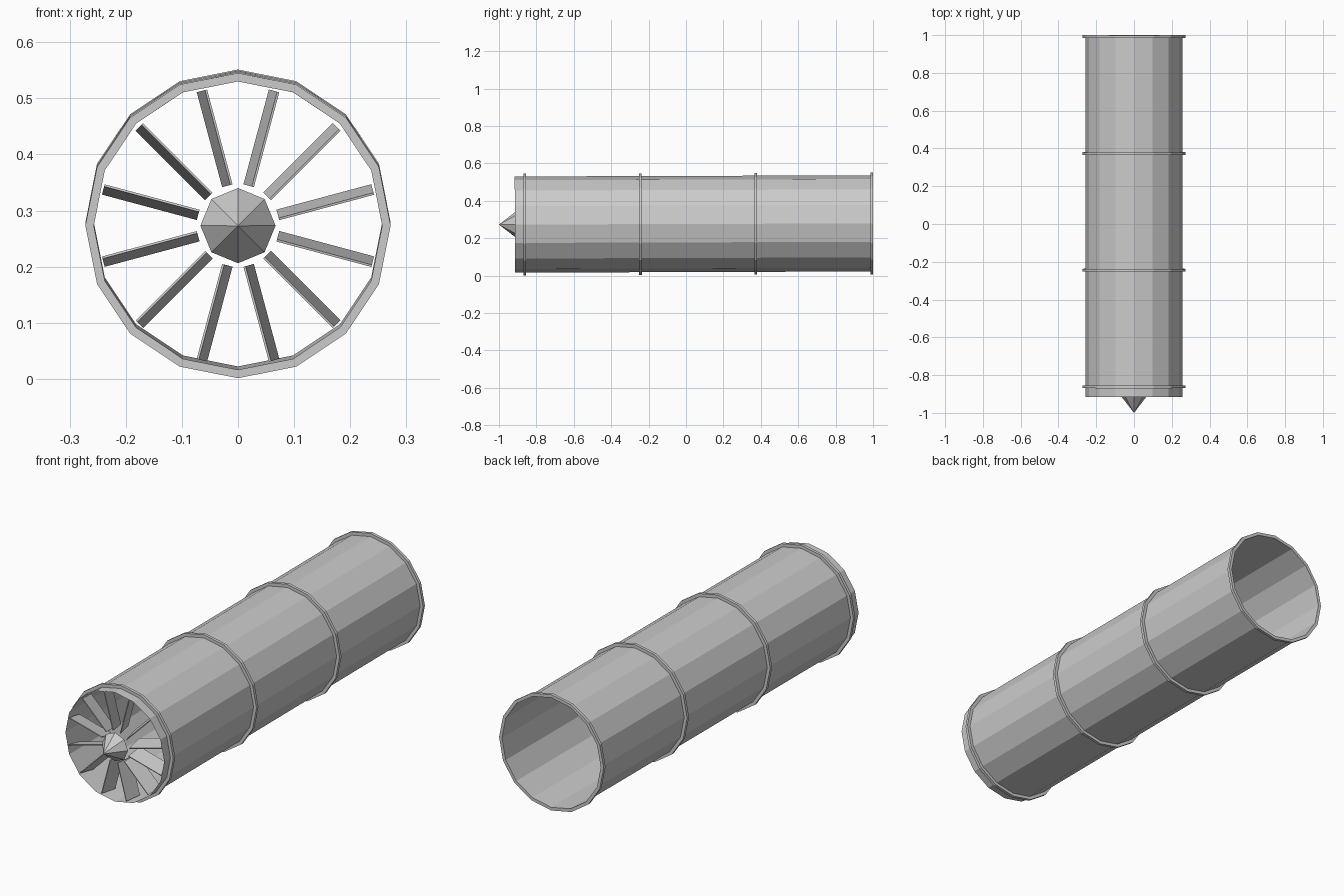
import bpy
import bmesh
from math import pi, radians, cos, sin
from mathutils import Matrix, Vector

cube = bpy.data.objects.get("Cube")
if cube:
    bpy.data.objects.remove(cube, do_unlink=True)

SIDES = 16
TUBE_R, RING_R = 0.257, 0.272
FRONT, BACK = -0.915, 1.0
BLADES = 12

# The tube's axis runs along y with a very slight rise to the back
FRAME = Matrix.Translation((0, 0, 0.276)) @ Matrix.Rotation(0.0032, 4, "X")

grey = bpy.data.materials.new("light_grey")
grey.use_nodes = True
grey.diffuse_color = (0.6, 0.6, 0.6, 1)
grey.node_tree.nodes["Principled BSDF"].inputs["Base Color"].default_value = (0.6, 0.6, 0.6, 1)


def finish(name, bm):
    mesh = bpy.data.meshes.new(name)
    bm.to_mesh(mesh)
    bm.free()
    mesh.materials.append(grey)
    obj = bpy.data.objects.new(name, mesh)
    obj.matrix_world = FRAME
    bpy.context.collection.objects.link(obj)
    return obj


def lathe(name, profile, closed):
    """Sweep (radius, y) points around the y axis."""
    bm = bmesh.new()
    loops = []
    for r, y in profile:
        angles = [2 * pi * i / SIDES for i in range(SIDES)]
        loops.append([bm.verts.new((r * cos(a), y, r * sin(a))) for a in angles])
    pairs = list(zip(loops, loops[1:]))
    if closed:
        pairs.append((loops[-1], loops[0]))
    for a, b in pairs:
        for i in range(SIDES):
            j = (i + 1) % SIDES
            bm.faces.new((a[i], a[j], b[j], b[i]))
    bmesh.ops.recalc_face_normals(bm, faces=bm.faces)
    return finish(name, bm)


# Open tube
lathe("tube", [(TUBE_R, FRONT), (TUBE_R, BACK)], False)

# Raised bands around the tube
for n, y in enumerate((-0.862, -0.244, 0.373, 0.993)):
    lo, hi = y - 0.007, y + 0.007
    lathe(f"band_{n + 1}", [(TUBE_R, lo), (RING_R, lo), (RING_R, hi), (TUBE_R, hi)], True)

# Pointed nose cone
bm = bmesh.new()
bmesh.ops.create_cone(bm, cap_ends=True, segments=8, radius1=0.067, radius2=0, depth=0.087)
bmesh.ops.transform(bm, matrix=Matrix.Translation((0, -0.9565, 0)) @ Matrix.Rotation(pi / 2, 4, "X"),
                    verts=bm.verts)
finish("nose_cone", bm)

# Pitched fan blades: long radially, broad along the axis, thin across
for n in range(BLADES):
    bm = bmesh.new()
    bmesh.ops.create_cube(bm, size=1)
    turn = Matrix.Rotation(-radians(15 + 360 / BLADES * n), 4, "Y")
    pitch = Matrix.Rotation(radians(11), 4, "X")
    place = Matrix.Translation((0.161, -0.873, 0))
    size = Matrix.Diagonal(Vector((0.175, 0.08, 0.004, 1)))
    bmesh.ops.transform(bm, matrix=turn @ place @ pitch @ size, verts=bm.verts)
    finish(f"fan_blade_{n + 1}", bm)
